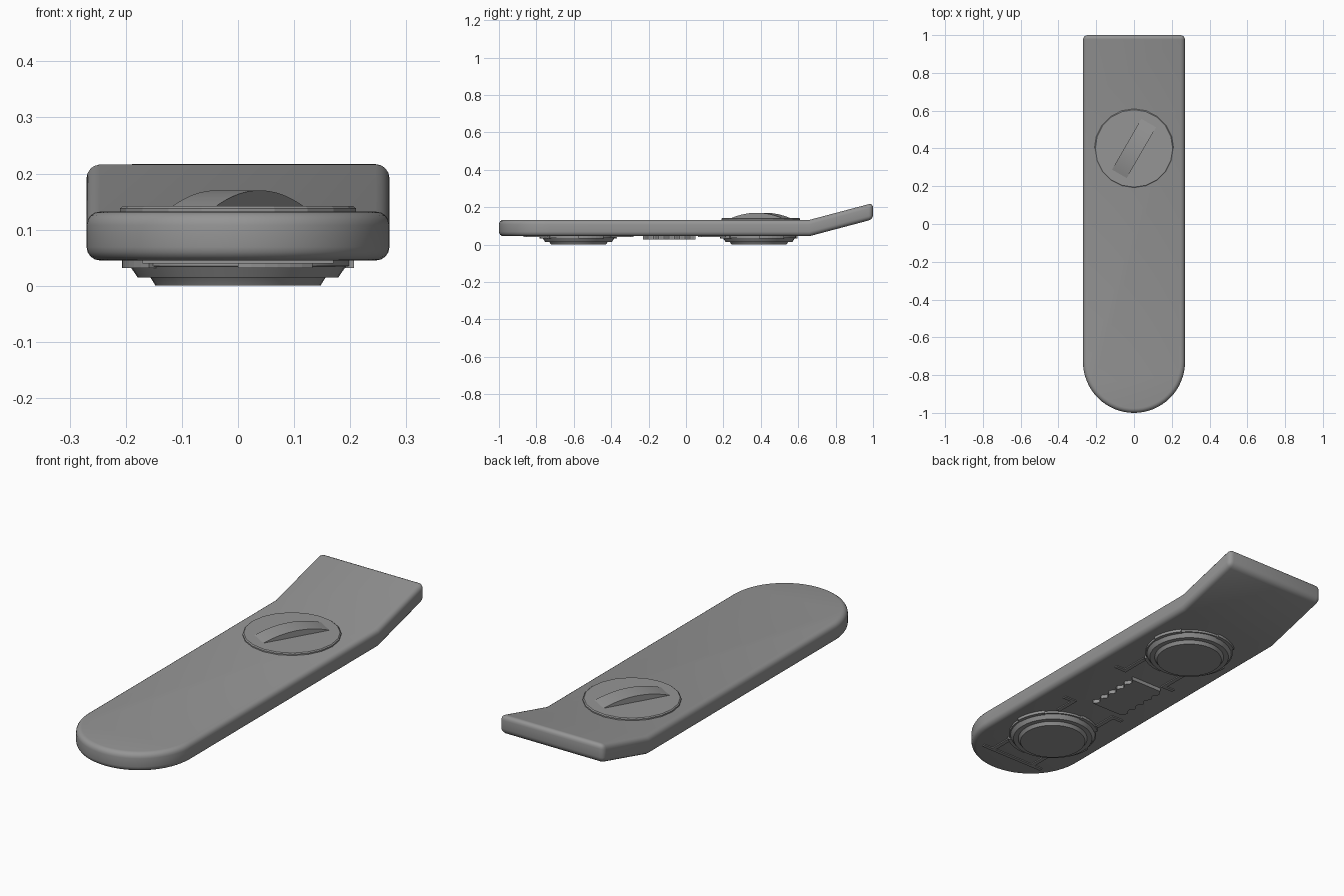
import bpy, bmesh
from math import sin, cos, pi, radians
from mathutils import Matrix, Vector

cube = bpy.data.objects.get("Cube")
if cube:
    bpy.data.objects.remove(cube, do_unlink=True)

GREY = (0.3, 0.3, 0.3, 1)
grey = bpy.data.materials.new("plain_grey")
grey.use_nodes = True
grey.diffuse_color = GREY
shader = grey.node_tree.nodes["Principled BSDF"]
shader.inputs["Base Color"].default_value = GREY
shader.inputs["Roughness"].default_value = 0.6


def finish(bm, name, smooth=False):
    bmesh.ops.recalc_face_normals(bm, faces=bm.faces[:])
    mesh = bpy.data.meshes.new(name)
    bm.to_mesh(mesh)
    bm.free()
    obj = bpy.data.objects.new(name, mesh)
    bpy.context.collection.objects.link(obj)
    mesh.materials.append(grey)
    if smooth:
        bpy.ops.object.select_all(action='DESELECT')
        obj.select_set(True)
        bpy.context.view_layer.objects.active = obj
        bpy.ops.object.shade_smooth_by_angle(angle=radians(35))
    return obj


def extrude_up(bm, faces, height):
    geo = bmesh.ops.extrude_face_region(bm, geom=faces)["geom"]
    verts = [g for g in geo if isinstance(g, bmesh.types.BMVert)]
    bmesh.ops.translate(bm, verts=verts, vec=(0, 0, height))


def prism(name, outline, z0, z1):
    bm = bmesh.new()
    face = bm.faces.new([bm.verts.new((x, y, z0)) for x, y in outline])
    extrude_up(bm, [face], z1 - z0)
    return finish(bm, name)


def lathe(name, profile, y, sides, smooth=False):
    """Stack of rings (radius, z), capped at both ends."""
    bm = bmesh.new()
    rings = [[bm.verts.new((r * cos(2 * pi * i / sides), y + r * sin(2 * pi * i / sides), z))
              for i in range(sides)] for r, z in profile]
    for a, b in zip(rings, rings[1:]):
        for i in range(sides):
            j = (i + 1) % sides
            bm.faces.new((a[i], a[j], b[j], b[i]))
    bm.faces.new(rings[0])
    bm.faces.new(rings[-1])
    return finish(bm, name, smooth)


# Board: rounded nose, straight sides, upturned tail
HALF, KINK, BASE, TOP = 0.27, 0.66, 0.045, 0.132
bm = bmesh.new()
nose = [bm.verts.new((HALF * cos(a), -0.73 + HALF * sin(a), BASE))
        for a in (pi + pi * i / 32 for i in range(33))]
kink_r, kink_l = [bm.verts.new((x, KINK, BASE)) for x in (HALF, -HALF)]
tail_r, tail_l = [bm.verts.new((x, 1, BASE)) for x in (HALF, -HALF)]
faces = [bm.faces.new(nose + [kink_r, kink_l]),
         bm.faces.new((kink_l, kink_r, tail_r, tail_l))]
extrude_up(bm, faces, TOP - BASE)
for v in bm.verts:
    if v.co.y > KINK:
        v.co.z += (v.co.y - KINK) * 0.265
board = finish(bm, "board")
bevel = board.modifiers.new("rounded_edges", 'BEVEL')
bevel.width = 0.024
bevel.segments = 4
bevel.limit_method = 'ANGLE'
bevel.angle_limit = radians(50)
bpy.context.view_layer.objects.active = board
board.select_set(True)
bpy.ops.object.modifier_apply(modifier=bevel.name)
bpy.ops.object.shade_smooth_by_angle(angle=radians(35))

# Dial on top with an arched grip
DIAL_Y, DIAL_TOP = 0.4, 0.142
lathe("dial", [(0.21, 0.12), (0.21, 0.138), (0.205, DIAL_TOP)], DIAL_Y, 20)

LENGTH, WIDTH = 0.316, 0.09
bm = bmesh.new()
sides = []
for x in (-WIDTH / 2, WIDTH / 2):
    steps = [i / 8 - 1 for i in range(17)]
    sides.append([bm.verts.new((x, t * LENGTH / 2, DIAL_TOP - 0.001 + 0.029 * (1 - t * t)))
                  for t in steps])
a, b = sides
bm.faces.new(a)
bm.faces.new(b)
for i in range(len(a)):
    j = (i + 1) % len(a)
    bm.faces.new((a[i], a[j], b[j], b[i]))
bm.transform(Matrix.Translation(Vector((0, DIAL_Y, 0))) @ Matrix.Rotation(radians(-30), 4, 'Z'))
finish(bm, "dial_grip", True)


def arc_clip(name, y, middle, span):
    """Raised collar segment hugging a pod."""
    angles = [radians(middle + span * (i / 6 - 0.5)) for i in range(7)]
    outline = [(0.207 * cos(t), y + 0.207 * sin(t)) for t in angles]
    outline += [(0.185 * cos(t), y + 0.185 * sin(t)) for t in reversed(angles)]
    prism(name, outline, 0.032, BASE + 0.003)


# Round pods underneath, with collars and clips
for label, y in (("front", -0.575), ("rear", 0.39)):
    lathe(label + "_pod", [(0.147, 0), (0.155, 0.013), (0.157, 0.015), (0.179, 0.015),
                           (0.192, 0.034), (0.198, 0.035), (0.198, 0.05)], y, 40, True)
    for n, middle in enumerate((20, 110, 200, 290)):
        arc_clip(f"{label}_pod_clip_{n + 1}", y, middle, 40)


def strip(name, x0, x1, y0, y1):
    prism(name, [(x0, y0), (x1, y0), (x1, y1), (x0, y1)], 0.04, BASE + 0.003)


# Thin hooked brackets beside the pods
for label, root, tip in (("rear", 0.21, 0.065), ("middle", -0.4, -0.28), ("nose", -0.74, -0.87)):
    lo, hi = min(root, tip), max(root, tip)
    foot = 0.018 if tip < root else -0.018
    for side, s in (("left", 1), ("right", -1)):
        strip(f"{label}_bracket_arm_{side}", s * 0.105, s * 0.125, lo, hi)
        strip(f"{label}_bracket_foot_{side}", s * 0.125, s * 0.17, tip, tip + foot)
strip("nose_bracket_bar", -0.105, 0.105, -0.87, -0.852)

# Wavy-edged plate between the pods
count = 40
edge = [(0.008 * cos(2 * pi * 5 * i / count), -0.23 + 0.28 * i / count) for i in range(count + 1)]
outline = [(0.042 + w, y) for w, y in edge] + [(-0.122 + w, y) for w, y in reversed(edge)]
prism("wavy_plate", outline, 0.028, BASE + 0.003)
